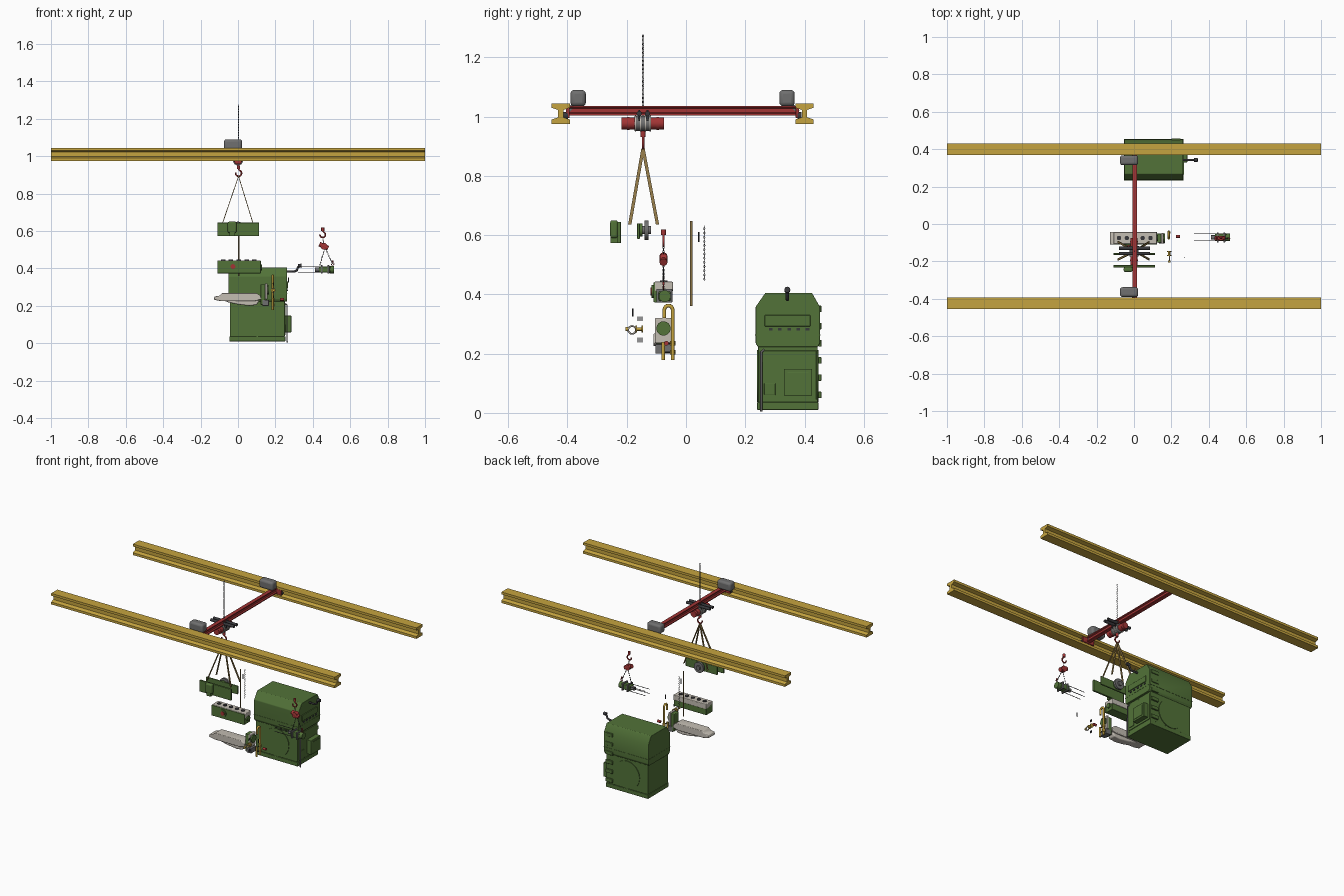
import bpy, bmesh, math
from mathutils import Vector as V

if "Cube" in bpy.data.objects:
    bpy.data.objects.remove(bpy.data.objects["Cube"])


def mat(name, *c):
    m = bpy.data.materials.new(name)
    m.diffuse_color = (*c, 1)
    m.use_nodes = True
    m.node_tree.nodes["Principled BSDF"].inputs["Base Color"].default_value = m.diffuse_color
    return m


GREEN, YELLOW = mat("green", .085, .17, .04), mat("yellow", .56, .37, .05)
RED, DARK = mat("red", .36, .035, .035), mat("dark", .04, .04, .045)
CAST, STRAP = mat("cast", .55, .51, .45), mat("strap", .27, .18, .06)
GREY = mat("grey", .16, .16, .16)


def finish(name, bm, m, bevel=0):
    bmesh.ops.recalc_face_normals(bm, faces=bm.faces)
    me = bpy.data.meshes.new(name)
    bm.to_mesh(me)
    bm.free()
    ob = bpy.data.objects.new(name, me)
    bpy.context.collection.objects.link(ob)
    me.materials.append(m)
    if bevel:
        b = ob.modifiers.new("bevel", 'BEVEL')
        b.width, b.segments = bevel, 3
    bpy.context.view_layer.objects.active = ob
    ob.select_set(True)
    bpy.ops.object.shade_smooth_by_angle(angle=math.radians(35))
    ob.select_set(False)
    return ob


def prism(name, pts, axis, a, b, m, bevel=0):
    """Extrude a profile along axis 0=x (y,z pts) or 1=y (x,z pts)."""
    bm = bmesh.new()
    ends = []
    for t in (a, b):
        ends.append([bm.verts.new((t, p, q) if axis == 0 else (p, t, q)) for p, q in pts])
        bm.faces.new(ends[-1])
    n = len(pts)
    for i in range(n):
        j = (i + 1) % n
        bm.faces.new((ends[0][i], ends[0][j], ends[1][j], ends[1][i]))
    return finish(name, bm, m, bevel)


def box(name, x0, x1, y0, y1, z0, z1, m, bevel=0):
    return prism(name, [(y0, z0), (y1, z0), (y1, z1), (y0, z1)], 0, x0, x1, m, bevel)


def rod(name, p, q, r, m, seg=16, r2=None):
    p, q = V(p), V(q)
    bm = bmesh.new()
    bmesh.ops.create_cone(bm, cap_ends=True, segments=seg, radius1=r,
                          radius2=r if r2 is None else r2, depth=(q - p).length)
    bm.transform((q - p).to_track_quat('Z', 'Y').to_matrix().to_4x4())
    bmesh.ops.translate(bm, vec=(p + q) / 2, verts=bm.verts)
    return finish(name, bm, m)


def tube(name, pts, r, m, cyclic=False):
    cu = bpy.data.curves.new(name, 'CURVE')
    cu.dimensions, cu.bevel_depth, cu.bevel_resolution = '3D', r, 2
    cu.use_fill_caps = True
    s = cu.splines.new('POLY')
    s.points.add(len(pts) - 1)
    for pt, c in zip(s.points, pts):
        pt.co = (*c, 1)
    s.use_cyclic_u = cyclic
    ob = bpy.data.objects.new(name, cu)
    bpy.context.collection.objects.link(ob)
    cu.materials.append(m)


def hook(name, x, y, z, r, m):
    arc = [(x - r * math.sin(t), y, z + r * math.cos(t))
           for t in [math.radians(a) for a in range(-20, -281, -20)]]
    tube(name, [(x, y, z + 2.1 * r), (x, y, z + 1.3 * r)] + arc, r * .27, m)
    rod(name + "_block", (x, y, z + 1.4 * r), (x, y, z + 2.6 * r), r * .55, m)


def chain(name, p, q, size=.0035, wire=.0011):
    """Alternating oval links joined into one mesh."""
    p, q = V(p), V(q)
    d = (q - p).normalized()
    rot = d.to_track_quat('Z', 'Y')
    n = max(2, round((q - p).length / (size * 2)))
    bm = bmesh.new()
    for k in range(n):
        c, rings = p.lerp(q, (k + .5) / n), []
        for i in range(10):
            a = math.tau * i / 10
            ring = []
            for j in range(4):
                b = math.tau * j / 4
                u = (size * .6 + wire * math.cos(b)) * math.cos(a)
                w = (size * 1.2 + wire * math.cos(b)) * math.sin(a)
                s = wire * math.sin(b)
                ring.append(bm.verts.new(c + rot @ V((u, s, w) if k % 2 else (s, u, w))))
            rings.append(ring)
        for i in range(10):
            for j in range(4):
                A, B, jj = rings[i], rings[(i + 1) % 10], (j + 1) % 4
                bm.faces.new((A[j], A[jj], B[jj], B[j]))
    return finish(name, bm, DARK)


def ibeam(cy, z0, z1, w, web, fl):
    half = [(w, z0), (w, z0 + fl), (web, z0 + fl * 1.5), (web, z1 - fl * 1.5), (w, z1 - fl), (w, z1)]
    return [(cy + a, b) for a, b in half] + [(cy - a, b) for a, b in half[::-1]]


# runway rails, bridge girder, end trucks and drive motors
for side, ry, s in (("front", -.423, 1), ("back", .4, -1)):
    prism(side + "_runway_rail", ibeam(ry, .975, 1.045, .031, .009, .015), 0, -1, 1, YELLOW)
    yi = ry + s * .024
    box(side + "_end_truck", -.035, .045, yi - .006, yi + .006, .995, 1.03, RED, .003)
    for x in (-.025, .035):
        rod(side + "_truck_wheel", (x, yi - s * .014, 1.003), (x, yi, 1.003), .013, DARK)
    y0 = ry + s * .059
    box(side + "_drive_motor", -.075, .022, y0 - .026, y0 + .026, 1.035, 1.09, GREY, .013)
    rod(side + "_motor_shaft", (0, y0, 1.05), (0, yi, 1.015), .01, GREY)
prism("bridge_girder", ibeam(.005, 1.004, 1.036, .012, .004, .006), 1, -.4, .378, RED)

# travelling hoist
HY = -.145
rod("hoist_body", (0, -.218, .977), (0, -.075, .977), .02, RED, 24)
rod("hoist_drum", (0, -.173, .977), (0, -.118, .977), .025, GREY, 24)
for i in range(4):
    y = -.17 + i * .0165
    rod("drum_rib", (0, y - .002, .977), (0, y + .002, .977), .027, CAST, 24)
for y in (-.195, -.095):
    rod("hoist_end_band", (0, y - .004, .977), (0, y + .004, .977), .0215, RED, 24)
for y in (-.158, -.13):
    rod("trolley_axle", (-.08, y, 1.01), (.085, y, 1.01), .009, DARK)
    box("trolley_plate", -.02, .03, y - .003, y + .003, .985, 1.022, DARK)
chain("long_chain", (.003, HY, .99), (.003, HY, 1.275))
rod("hook_rope", (.003, HY, .935), (.003, HY, .96), .004, DARK)
hook("main_hook", .003, HY, .909, .016, RED)

# sling straps
for x in (-.085, .082):
    for y in (-.19, -.096):
        a, b = V((.003, HY, .893)), V((x, y, .635))
        bm = bmesh.new()
        bmesh.ops.create_cube(bm, size=1)
        for v in bm.verts:
            c = a if v.co.z > 0 else b
            v.co = c + V((v.co.x * .004, v.co.y * .011, 0))
        finish("sling_strap", bm, STRAP)

# hanging cover panels with motor and rollers
box("front_cover_panel", -.11, .112, -.232, -.22, .573, .645, GREEN, .002)
box("cover_motor_box", -.055, -.008, -.256, -.23, .59, .65, GREEN, .008)
box("cover_motor_foot", -.045, -.015, -.255, -.23, .573, .6, GREEN)
box("rear_cover_panel", -.11, .112, -.165, -.156, .587, .64, GREEN, .002)
rod("roller_hub", (0, -.156, .617), (0, -.118, .617), .014, GREY, 20)
rod("roller_disc", (0, -.14, .617), (0, -.127, .617), .033, GREY, 28)
rod("roller_flange", (0, -.155, .617), (0, -.146, .617), .022, GREEN, 28)

# upper housing: green shell with cast top
box("upper_housing", -.11, .12, -.106, -.048, .372, .425, GREEN, .003)
box("upper_housing_top", -.11, .122, -.107, -.044, .41, .443, CAST, .004)
box("upper_housing_face", -.11, .122, -.11, -.104, .374, .44, GREEN, .001)
rod("housing_port", (-.027, -.116, .41), (-.027, -.105, .41), .022, GREEN, 24)
rod("housing_port_plug", (-.027, -.119, .41), (-.027, -.115, .41), .013, RED, 20)
for i in range(5):
    x = -.08 + i * .042
    rod("housing_cap", (x, -.075, .44), (x, -.075, .447), .012, DARK, 16)
rod("housing_end_boss", (.12, -.075, .405), (.129, -.075, .405), .015, GREEN, 20)

# lower cast pan with end gear casing
prism("pan_flange", [(-.13, .233), (-.125, .25), (-.1, .254), (-.085, .268), (.1, .268),
                     (.12, .255), (.125, .235), (.09, .225), (-.09, .225)],
      1, -.11, -.042, CAST, .004)
prism("pan_hull", [(-.08, .23), (.115, .23), (.1, .205), (.06, .2), (-.0, .207), (-.05, .218)],
      1, -.1, -.052, CAST, .006)
box("gear_casing", .12, .145, -.1, -.052, .205, .315, GREEN, .004)
box("casing_end_plate", .145, .158, -.105, -.048, .235, .32, CAST, .004)
rod("casing_cover", (.157, -.076, .285), (.166, -.076, .285), .024, GREEN, 28)
box("casing_foot", .13, .165, -.103, -.05, .2, .232, GREY, .003)

# yellow pipework and its fittings
arc = [(.186, -.059 - .014 * math.cos(a * math.pi / 8), .348 + .014 * math.sin(a * math.pi / 8))
       for a in range(9)]
tube("yellow_pipe", [(.186, -.073, .32)] + arc + [(.186, -.045, .178)], .0062, YELLOW)
rod("short_pipe", (.186, -.077, .178), (.186, -.077, .24), .006, YELLOW)
for z in (.235, .205):
    rod("pipe_union", (.186, -.045, z - .008), (.186, -.045, z + .008), .0095, YELLOW, 6)
    rod("pipe_bridge", (.186, -.08, z), (.186, -.036, z), .003, DARK)
rod("fitting_spool", (.188, -.168, .283), (.188, -.146, .283), .006, YELLOW)
for y in (-.168, -.148):
    rod("spool_flange", (.188, y - .003, .283), (.188, y + .003, .283), .012, YELLOW)
tube("seal_ring", [(.19, -.182 + .013 * math.cos(math.tau * i / 20), .28 + .013 * math.sin(math.tau * i / 20))
                   for i in range(20)], .003, CAST, True)
rod("ring_plug", (.188, -.205, .283), (.188, -.196, .283), .007, YELLOW)
for y in (-.162, -.155, -.148):
    for z in (.31, .238):
        rod("loose_bolt", (.188, y, z), (.188, y, z + .016), .0018, DARK, 6)
rod("loose_pin", (.27, -.18, .325), (.27, -.18, .352), .002, DARK, 8)
rod("small_red_knob", (.225, -.066, .235), (.245, -.066, .235), .008, RED)

# lance, pin and chain behind the panels
rod("long_lance", (.005, .018, .36), (.005, .018, .648), .0042, STRAP, 12)
rod("short_pin", (.005, .043, .577), (.005, .043, .61), .0018, DARK, 8)
chain("spare_chain", (.005, .062, .448), (.005, .062, .632))

# lever hoist carrying a small pump
hook("lever_hook", .453, -.076, .58, .015, RED)
chain("lever_chain", (.453, -.076, .568), (.458, -.076, .535))
rod("lever_body", (.435, -.076, .53), (.482, -.076, .508), .013, RED, 20)
rod("lever_gear", (.46, -.088, .518), (.46, -.064, .518), .018, RED, 20)
chain("left_pump_chain", (.463, -.076, .505), (.437, -.076, .415))
chain("right_pump_chain", (.468, -.076, .505), (.506, -.076, .425))
hook("pump_hook", .506, -.076, .424, .007, RED)
box("pump_block", .432, .495, -.092, -.052, .378, .41, GREEN, .004)
rod("pump_end", (.49, -.072, .394), (.514, -.072, .394), .02, GREEN, 20)
for x in (.443, .478):
    box("pump_collar", x, x + .01, -.1, -.046, .372, .418, GREY, .003)
rod("pump_nose", (.412, -.072, .394), (.435, -.072, .394), .012, GREY)
for y in (-.09, -.052):
    for z in (.38, .408):
        rod("pump_rod", (.322, y, z), (.435, y, z), .0017, DARK, 8)

# main machine cabinet
box("cabinet_base", -.045, .253, .24, .447, .01, .036, GREEN, .002)
box("cabinet_body", -.043, .25, .243, .444, .036, .23, GREEN, .002)
prism("cabinet_hood", [(.243, .222), (.235, .235), (.235, .358), (.268, .405),
                       (.425, .405), (.452, .358), (.452, .235), (.444, .222)],
      0, -.052, .263, GREEN, .003)
box("hood_seam", -.053, .264, .2335, .4535, .262, .265, GREEN)
for y0, y1 in ((.239, .245), (.442, .448)):
    rod("round_side_cover", (.103, y0, .125), (.103, y1, .125), .088, GREEN, 40)
box("side_control_box", .25, .285, .33, .426, .058, .148, GREEN, .003)
box("control_box_lid", .284, .287, .342, .414, .07, .136, GREEN, .001)
box("side_hatch", .25, .257, .264, .302, .06, .1, GREEN, .002)
box("side_door", .249, .254, .258, .44, .045, .21, GREEN, .001)
box("hood_end_panel", .262, .268, .265, .42, .292, .33, GREEN, .002)
for i in range(5):
    y = .28 + i * .031
    box("hood_vent", .262, .267, y, y + .012, .278, .286, DARK)
for i in range(6):
    z = .05 + i * .058
    box("back_hinge", .2, .25, .446, .457, z, z + .022, GREEN, .002)
tube("side_drain_pipe", [(.262, .254, .004), (.262, .254, .205), (.25, .262, .212)], .004, GREY)
tube("crank_handle", [(.262, .342, .383), (.3, .342, .383), (.315, .342, .39),
                      (.32, .342, .405), (.33, .342, .412)], .006, DARK)
rod("crank_knob", (.322, .342, .413), (.34, .342, .416), .01, DARK)
